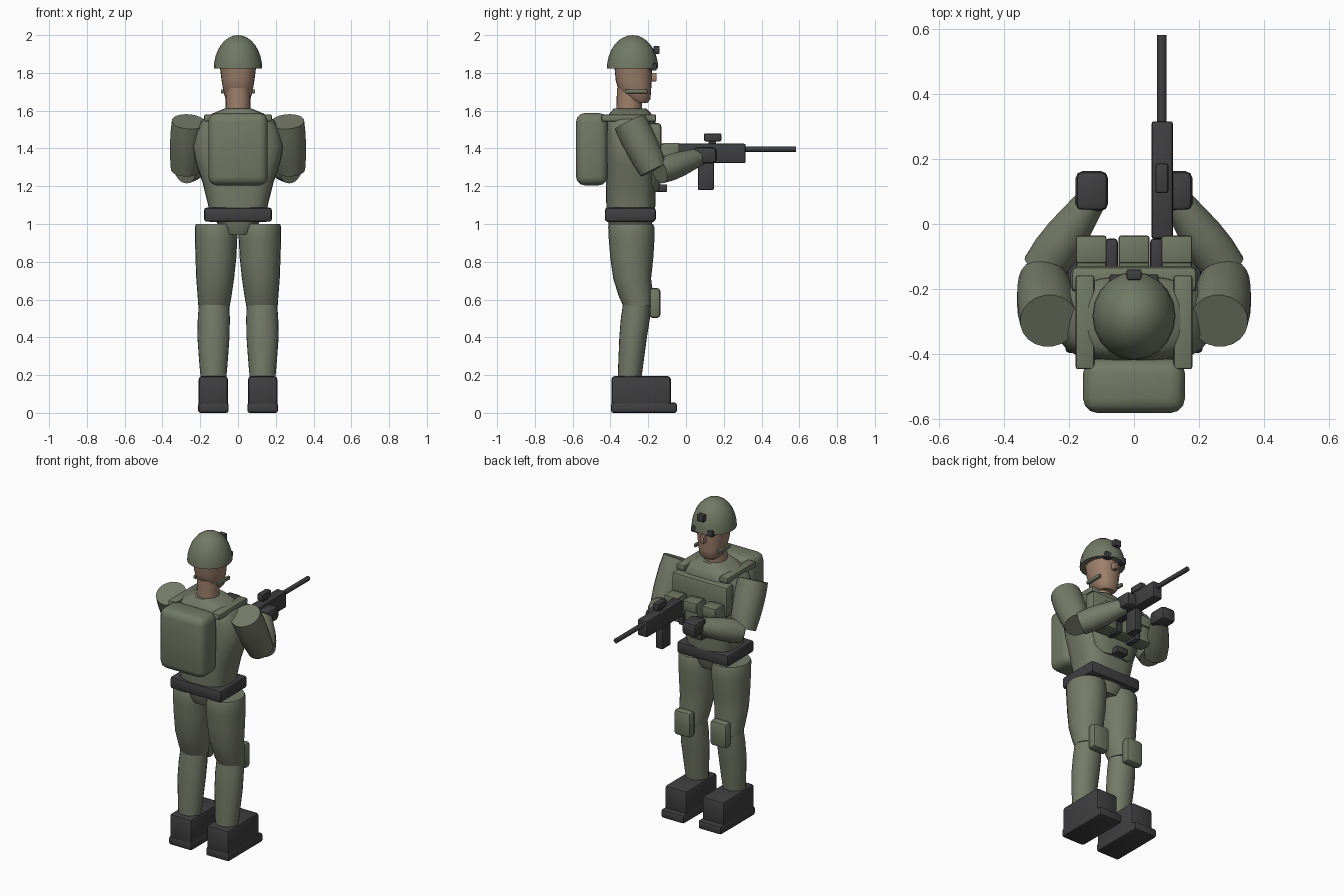
import bpy, bmesh, math
from mathutils import Vector


def material(name, rgb):
    m = bpy.data.materials.new(name)
    m.diffuse_color = (*rgb, 1)
    return m


CLOTH = material("olive cloth", (0.178, 0.194, 0.138))
GEAR = material("olive gear", (0.168, 0.192, 0.130))
DARK = material("charcoal", (0.050, 0.050, 0.053))
SKIN = material("skin", (0.34, 0.215, 0.15))


def finish(bm, name, mat):
    bmesh.ops.recalc_face_normals(bm, faces=bm.faces)
    me = bpy.data.meshes.new(name)
    bm.to_mesh(me)
    bm.free()
    me.materials.append(mat)
    ob = bpy.data.objects.new(name, me)
    bpy.context.collection.objects.link(ob)
    return ob


def box(name, x, y, z, mat, bevel=0.01, segments=2):
    """Bevelled box from (min, max) ranges."""
    bm = bmesh.new()
    bmesh.ops.create_cube(bm, size=1)
    for v in bm.verts:
        v.co = [(r[0] + r[1]) / 2 + c * (r[1] - r[0]) for r, c in zip((x, y, z), v.co)]
    if bevel:
        bmesh.ops.bevel(bm, geom=bm.edges[:], offset=bevel, segments=segments,
                        profile=0.5, affect='EDGES')
    return finish(bm, name, mat)


def skin_rings(bm, rings):
    loops = [[bm.verts.new(p) for p in ring] for ring in rings]
    n = len(loops[0])
    for a, b in zip(loops, loops[1:]):
        for i in range(n):
            bm.faces.new((a[i], a[(i + 1) % n], b[(i + 1) % n], b[i]))
    bm.faces.new(loops[0])
    bm.faces.new(loops[-1])


def loft(name, rows, mat, power=2.0, n=24):
    """Upright body; each row is z, centre x, centre y, half width, half depth."""
    bm = bmesh.new()
    rings = []
    for z, cx, cy, rx, ry in rows:
        ring = []
        for i in range(n):
            c, s = math.cos(2 * math.pi * i / n), math.sin(2 * math.pi * i / n)
            ring.append((cx + rx * math.copysign(abs(c) ** (2 / power), c),
                         cy + ry * math.copysign(abs(s) ** (2 / power), s), z))
        rings.append(ring)
    skin_rings(bm, rings)
    return finish(bm, name, mat)


def limb(name, start, end, radii, mat, n=20):
    """Round limb between two points with evenly spaced radii."""
    a, b = Vector(start), Vector(end)
    q = (b - a).to_track_quat('Z', 'Y')
    bm = bmesh.new()
    rings = []
    for k, r in enumerate(radii):
        c = a.lerp(b, k / (len(radii) - 1))
        rings.append([c + q @ Vector((r * math.cos(2 * math.pi * i / n),
                                      r * math.sin(2 * math.pi * i / n), 0)) for i in range(n)])
    skin_rings(bm, rings)
    return finish(bm, name, mat)


def side(s, a, b):
    """Mirrored x range."""
    return tuple(sorted((s * a, s * b)))


# Helmet dome
dome = [(1.822 + 0.178 * math.sin(t), 0, -0.283, 0.128 * math.cos(t), 0.136 * math.cos(t))
        for t in (math.pi / 2 * k / 8 * 0.995 for k in range(9))]
loft("helmet", dome, GEAR, n=20)
box("helmet_mount", (-0.023, 0.023), (-0.172, -0.14), (1.90, 1.942), DARK, 0.005)
box("goggle_bridge", (-0.075, 0.075), (-0.19, -0.162), (1.825, 1.845), DARK, 0.004)

# Head and neck
loft("head", [(1.64, 0, -0.245, 0.045, 0.04), (1.66, 0, -0.255, 0.065, 0.066),
              (1.70, 0, -0.27, 0.077, 0.085), (1.76, 0, -0.277, 0.087, 0.095),
              (1.84, 0, -0.28, 0.097, 0.1)], SKIN, 2.3)
loft("neck", [(1.58, 0, -0.30, 0.066, 0.068), (1.72, 0, -0.30, 0.064, 0.066)], SKIN)
box("nose", (-0.014, 0.014), (-0.2, -0.155), (1.755, 1.80), SKIN, 0.005)

# Torso and pelvis
loft("torso", [(1.01, 0, -0.295, 0.15, 0.122), (1.10, 0, -0.292, 0.158, 0.13),
               (1.22, 0, -0.292, 0.188, 0.132), (1.32, 0, -0.292, 0.222, 0.133),
               (1.41, 0, -0.292, 0.24, 0.134), (1.49, 0, -0.292, 0.222, 0.133),
               (1.55, 0, -0.292, 0.19, 0.13), (1.585, 0, -0.295, 0.135, 0.11),
               (1.612, 0, -0.297, 0.07, 0.085)], CLOTH, 2.9, 32)
loft("pelvis", [(0.945, 0, -0.295, 0.08, 0.095), (0.98, 0, -0.295, 0.092, 0.112),
                (1.03, 0, -0.295, 0.13, 0.12)], CLOTH, 2.6)
box("belt", (-0.18, 0.18), (-0.43, -0.16), (1.012, 1.087), DARK, 0.015)

# Backpack and vest
box("backpack", (-0.157, 0.157), (-0.582, -0.415), (1.205, 1.587), GEAR, 0.045, 3)
box("vest_front", (-0.195, 0.195), (-0.21, -0.13), (1.34, 1.535), GEAR, 0.02)
loft("vest_lower", [(1.17, 0, -0.21, 0.10, 0.062), (1.21, 0, -0.21, 0.14, 0.075),
                    (1.36, 0, -0.21, 0.18, 0.082)], GEAR, 3)
box("chest_radio", (-0.04, 0.04), (-0.16, -0.10), (1.17, 1.21), DARK, 0.005)
for i, x in enumerate((-0.132, 0, 0.132)):
    box(f"pouch_{i}", (x - 0.047, x + 0.047), (-0.15, -0.048), (1.27, 1.425), GEAR, 0.01)
    box(f"pouch_flap_{i}", (x - 0.047, x + 0.047), (-0.12, -0.036), (1.365, 1.43), GEAR, 0.006)

for s, tag in ((-1, "left"), (1, "right")):
    # Head fittings and straps
    box(f"goggle_lens_{tag}", side(s, 0.03, 0.075), (-0.195, -0.155), (1.812, 1.85), DARK, 0.006)
    box(f"chin_strap_{tag}", side(s, 0.074, 0.09), (-0.32, -0.205), (1.692, 1.712), GEAR, 0.003)
    box(f"shoulder_strap_{tag}", side(s, 0.122, 0.18), (-0.447, -0.158), (1.543, 1.58), GEAR, 0.008)
    box(f"spare_magazine_{tag}", side(s, 0.05, 0.088), (-0.14, -0.045), (1.26, 1.34), DARK, 0.01)
    # Arms
    limb(f"upper_arm_{tag}", (s * 0.262, -0.298, 1.542), (s * 0.28, -0.172, 1.285),
         (0.089, 0.092, 0.09, 0.085, 0.076), CLOTH)
    limb(f"forearm_{tag}", (s * 0.282, -0.14, 1.278), (s * 0.13, 0.075, 1.357),
         (0.066, 0.07, 0.066, 0.056, 0.046), CLOTH)
    box(f"glove_{tag}", side(s, 0.08, 0.18), (0.04, 0.163), (1.32, 1.408), DARK, 0.022)
    # Legs
    loft(f"thigh_{tag}", [(0.565, s * 0.127, -0.255, 0.083, 0.077),
                          (0.62, s * 0.124, -0.265, 0.09, 0.092),
                          (0.71, s * 0.121, -0.285, 0.1, 0.1),
                          (0.82, s * 0.117, -0.287, 0.108, 0.114),
                          (0.92, s * 0.116, -0.288, 0.112, 0.121),
                          (0.985, s * 0.115, -0.29, 0.113, 0.122),
                          (1.0, s * 0.115, -0.29, 0.108, 0.116)], CLOTH)
    loft(f"shin_{tag}", [(0.17, s * 0.13, -0.30, 0.066, 0.062), (0.25, s * 0.13, -0.293, 0.074, 0.066),
                         (0.40, s * 0.13, -0.28, 0.085, 0.073), (0.50, s * 0.128, -0.268, 0.085, 0.077),
                         (0.58, s * 0.127, -0.26, 0.08, 0.073)], CLOTH)
    box(f"knee_pad_{tag}", side(s, 0.068, 0.186), (-0.195, -0.135), (0.502, 0.662), GEAR, 0.02)
    # Boots
    box(f"boot_{tag}", side(s, 0.053, 0.208), (-0.395, -0.08), (0.02, 0.195), DARK, 0.018)
    box(f"boot_sole_{tag}", side(s, 0.05, 0.211), (-0.397, -0.048), (0, 0.054), DARK, 0.012)

# Rifle
box("rifle_body", (0.054, 0.12), (-0.046, 0.316), (1.322, 1.425), DARK, 0.008)
limb("rifle_barrel", (0.086, 0.30, 1.396), (0.086, 0.582, 1.396), (0.0145, 0.0145), DARK, 16)
box("rifle_sight", (0.066, 0.106), (0.095, 0.187), (1.437, 1.48), DARK, 0.008)
box("sight_mount", (0.076, 0.096), (0.12, 0.16), (1.42, 1.442), DARK, 0)
box("rifle_magazine", (0.062, 0.112), (0.064, 0.147), (1.18, 1.34), DARK, 0.006)

# Smooth shading with sharp edges kept
bpy.ops.object.select_all(action='SELECT')
bpy.context.view_layer.objects.active = bpy.data.objects["torso"]
bpy.ops.object.shade_smooth_by_angle(angle=math.radians(35))
